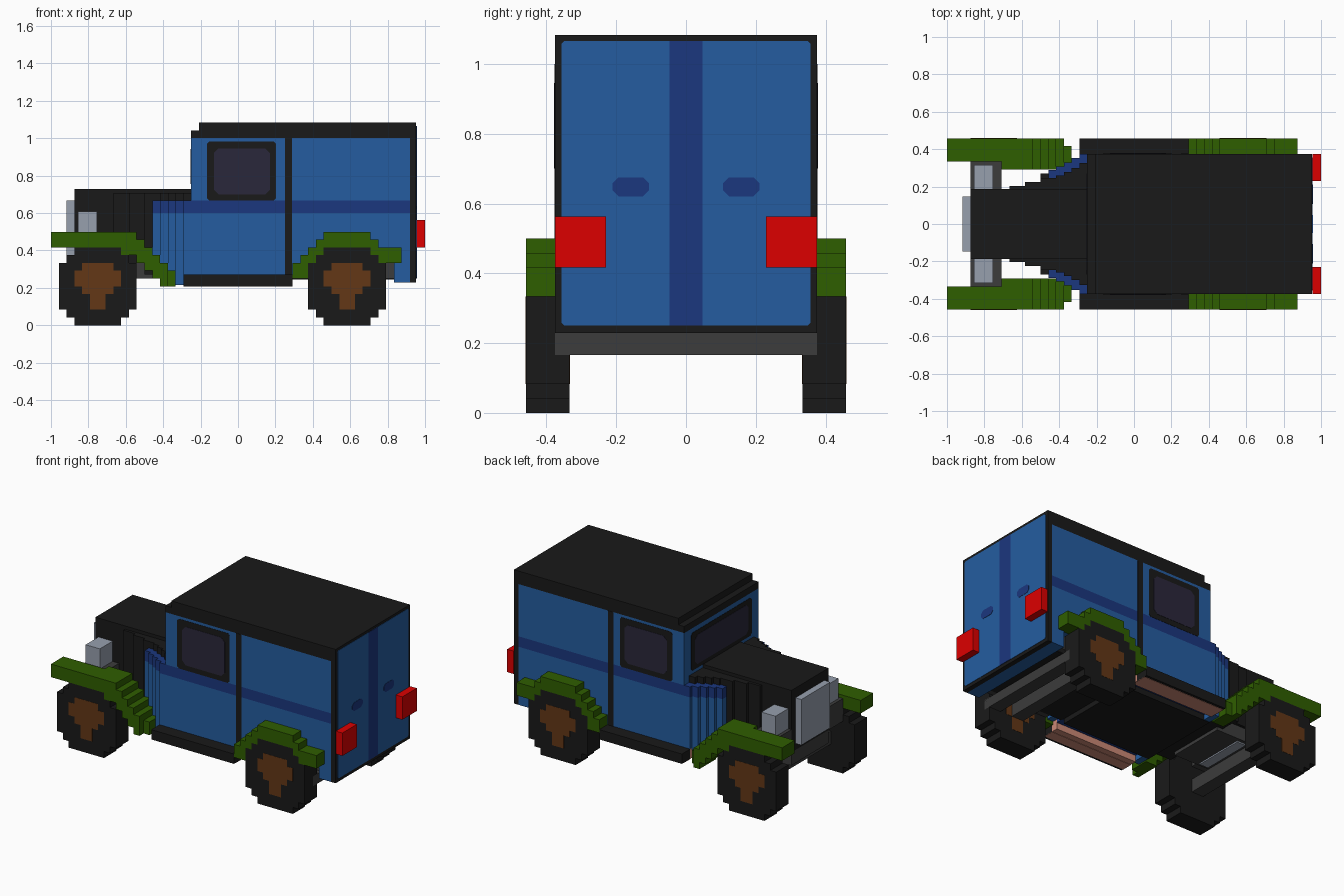
import bpy, bmesh
from mathutils import Vector

U = 1 / 24  # size of one block; all sizes below are in blocks

cube = bpy.data.objects.get("Cube")
if cube:
    bpy.data.objects.remove(cube, do_unlink=True)


def material(name, r, g, b):
    m = bpy.data.materials.new(name)
    m.use_nodes = True
    m.diffuse_color = (r, g, b, 1)
    m.node_tree.nodes["Principled BSDF"].inputs["Base Color"].default_value = (r, g, b, 1)
    return m


black = material("black", .01, .01, .01)
blue = material("body blue", .018, .108, .35)
navy = material("navy", .011, .038, .21)
green = material("fender green", .028, .112, 0)
brown = material("hub brown", .125, .038, .008)
red = material("light red", .72, 0, 0)
silver = material("silver", .31, .35, .42)
grey = material("chassis grey", .045, .045, .045)
glass = material("window glass", .023, .02, .043)
copper = material("copper", .6, .25, .18)


def finish(name, bm, mat):
    bmesh.ops.recalc_face_normals(bm, faces=bm.faces)
    bmesh.ops.scale(bm, vec=(U, U, U), verts=bm.verts)
    mesh = bpy.data.meshes.new(name)
    bm.to_mesh(mesh)
    bm.free()
    mesh.materials.append(mat)
    ob = bpy.data.objects.new(name, mesh)
    bpy.context.collection.objects.link(ob)
    return ob


def part(name, mat, boxes, mirror=False):
    """Blocks given as (x0, x1, y0, y1, z0, z1), optionally repeated across y."""
    bm = bmesh.new()
    for x0, x1, y0, y1, z0, z1 in boxes:
        for side in ((1, -1) if mirror else (1,)):
            block = bmesh.ops.create_cube(bm, size=1)["verts"]
            for v in block:
                v.co = Vector((x0 + (x1 - x0) * (v.co.x + .5),
                               side * (y0 + (y1 - y0) * (v.co.y + .5)),
                               z0 + (z1 - z0) * (v.co.z + .5)))
    return finish(name, bm, mat)


def plate(name, mat, axis, at, proud, a0, a1, z0, z1, cut):
    """Thin panel with clipped corners, facing along x or y."""
    outline = [(a0 + cut, z0), (a1 - cut, z0), (a1, z0 + cut), (a1, z1 - cut),
               (a1 - cut, z1), (a0 + cut, z1), (a0, z1 - cut), (a0, z0 + cut)]
    bm = bmesh.new()
    verts = [bm.verts.new((at, a, z) if axis == "x" else (a, at, z)) for a, z in outline]
    face = bm.faces.new(verts)
    out = bmesh.ops.extrude_face_region(bm, geom=[face])["geom"]
    move = Vector((proud, 0, 0)) if axis == "x" else Vector((0, proud, 0))
    bmesh.ops.translate(bm, vec=move, verts=[v for v in out if isinstance(v, bmesh.types.BMVert)])
    return finish(name, bm, mat)


# Cabin, with a stripe layer and open rear wheel arches
part("cabin_upper", blue, [(-6, 22.1, -9, 9, 16, 24)])
part("cabin_stripe", navy, [(-7, 22.1, -9, 9, 14.4, 16)])
part("cabin_lower", blue, [(-7, 22.1, -9, 9, 10, 14.4), (-7, 8, -9, 9, 6.5, 10),
                           (8, 10, -9, 9, 8.5, 10), (20, 22.1, -9, 9, 5.5, 10)])
part("sill", navy, [(-7, 7, 6.5, 8, 6, 6.5)], True)
part("roof", black, [(-6, 22.8, -9, 9, 24, 25), (-5, 22.8, -9, 9, 25, 26)])
part("rear_frame", black, [(22.1, 22.85, -9, 9, 5.5, 26)])
part("door_pillar", black, [(6, 6.9, 9, 9.04, 6.5, 24)], True)

# Cowl and hood flare outwards in steps towards the cabin
cowl = [(-11, 6.9), (-10, 7.4), (-9, 7.9), (-8, 8.5)]
part("cowl", blue, [(x, -7, -y, y, 5.2 if x > -9 else 7, 14.4) for x, y in cowl])
part("cowl_stripe", navy, [(x, -7, -y, y, 14.4, 16) for x, y in cowl])
part("hood", black, [(-21, -5.5, -4.5, 4.5, 8, 17.5)])
flare = [(-16, 4.9), (-14, 5.4), (-12, 5.9)]
part("hood_sides", black, [(x, -6, -y, y, 8, 17) for x, y in flare])
part("hood_shoulders", black, [(x + 1, -6, -y + .7, y - .7, 16, 17) for x, y in cowl])

# Front grille and lamps
part("grille", silver, [(-22, -21, -3.5, 3.5, 9, 16)])
part("headlight", silver, [(-20.5, -18.1, 4.5, 7.6, 11.5, 14.6)], True)
part("lamp_bracket", grey, [(-21, -17, 4.5, 8, 8, 11.5)], True)

# Windows
for name, s in (("left", 1), ("right", -1)):
    plate(name + "_window_frame", black, "y", 9 * s, .04 * s, -4, 4.9, 16, 23.6, .3)
    plate(name + "_window", glass, "y", 9 * s, .08 * s, -3.1, 4.1, 16.8, 22.7, .6)
plate("windshield_frame", black, "x", -6, -.04, -7.3, 7.3, 17.5, 23.3, .3)
plate("windshield", glass, "x", -6, -.08, -6.5, 6.5, 18.1, 22.6, .6)

# Tailgate
plate("tailgate_panel", blue, "x", 22.85, .05, -8.55, 8.55, 6, 25.6, .2)
plate("tailgate_stripe", navy, "x", 22.85, .09, -1.15, 1.15, 6, 25.6, .01)
for name, s in (("left", 1), ("right", -1)):
    c = 3.8 * s
    plate(name + "_tail_handle", navy, "x", 22.85, .09, c - 1.25, c + 1.25, 14.9, 16.2, .4)
part("tail_light", red, [(22.9, 24, 5.5, 9, 10, 13.5)], True)

# Fenders, as columns of (x0, x1, bottom, top)
front = [(-24, -15, 10, 12), (-15, -13, 9, 12), (-13, -12, 8, 11), (-12, -11, 7, 10),
         (-11, -10, 6, 9), (-10, -9, 5, 8)]
part("front_fender", green, [(a, b, 8 if a < -17 else 7, 11, lo, hi) for a, b, lo, hi in front]
     + [(-17, -15, 7, 8, 10, 12), (-9, -8, 7, 10, 5, 7)], True)
rear = [(7, 8, 6, 8), (8, 9, 6, 9), (9, 10, 8, 10), (10, 11, 9, 11), (11, 17, 10, 12),
        (17, 18, 9, 11), (18, 21, 8, 10)]
part("rear_fender", green, [(a, b, 8.8, 11, lo, hi) for a, b, lo, hi in rear], True)

# Running boards with copper inner rails
part("running_board", black, [(-7, 7, 9, 11, 5, 6.5)], True)
part("inner_rail", copper, [(-7, 7, 8, 9, 5, 6.5), (-7, 7, 9, 10.6, 4.95, 5)], True)

# Chassis
part("floor", black, [(-8, 7, -6.5, 6.5, 5.15, 6.5), (7, 20, -7, 7, 5.9, 7),
                      (-12, -8, -6.5, 6.5, 6.5, 7)])
part("wheel_wells", grey, [(9, 20, -7.9, 7.9, 6, 8), (-21, -11, -4.5, 4.5, 6, 8)])
part("engine_tray", silver, [(-16.5, -15, -4, 4, 5.8, 6)])
part("axles", grey, [(13, 15, -8.8, 8.8, 4, 5.9), (-19, -17, -8, 8, 4, 6),
                     (17, 19, -9, 9, 4, 5.5)])

# Wheels: stepped tyres, each with a stepped hub
tyre = [(3, 0, 10), (4, 1, 9), (5, 2, 8)]
hub = [(1, 2, 8), (2, 4, 8), (3, 5, 7)]
for name, c, inner in (("front", -18, 10), ("rear", 14, 7.97)):
    part(name + "_tyre", black, [(c - w, c + w, 8, 11, lo, hi) for w, lo, hi in tyre], True)
    part(name + "_hub", brown, [(c - w, c + w, inner, 11.03, lo, hi) for w, lo, hi in hub], True)
